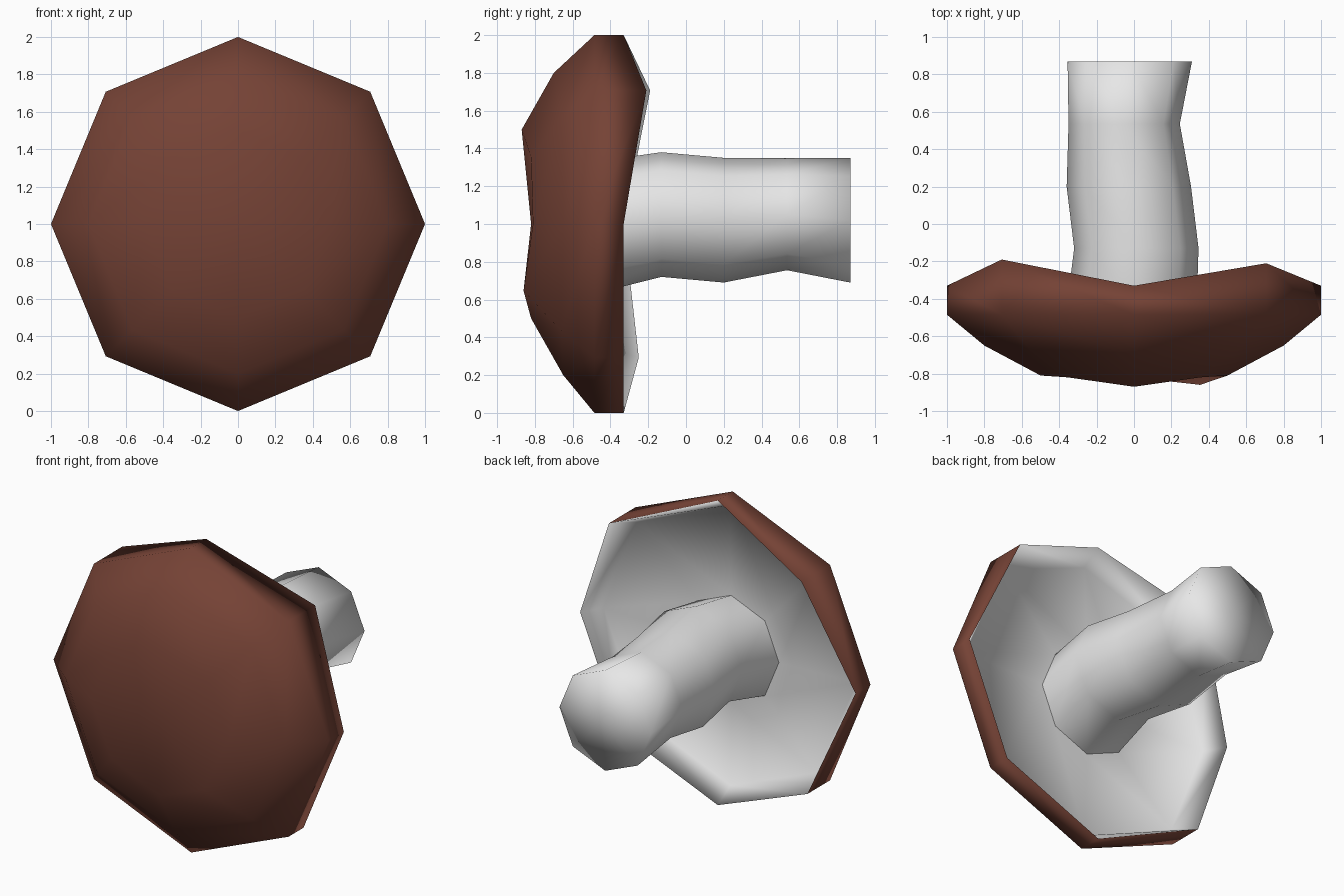
import bpy, bmesh, math

if "Cube" in bpy.data.objects:
    bpy.data.objects.remove(bpy.data.objects["Cube"])

N = 8  # eight-sided low-poly forms


def material(name, rgb):
    m = bpy.data.materials.new(name)
    m.diffuse_color = (*rgb, 1)
    m.use_nodes = True
    m.node_tree.nodes["Principled BSDF"].inputs["Base Color"].default_value = m.diffuse_color
    return m


brown = material("brown cap", (0.178, 0.055, 0.036))
pale = material("pale flesh", (0.8, 0.8, 0.8))


def ring(bm, ys, rx, rz, cx=0.0, cz=1.0):
    """Octagon around the y axis; ys is one depth or one depth per corner."""
    if not isinstance(ys, (list, tuple)):
        ys = [ys] * N
    angles = [2 * math.pi * i / N for i in range(N)]
    return [bm.verts.new((cx + rx * math.cos(a), y, cz + rz * math.sin(a)))
            for a, y in zip(angles, ys)]


def bridge(bm, a, b, mat=0):
    for i in range(N):
        j = (i + 1) % N
        bm.faces.new((a[i], a[j], b[j], b[i])).material_index = mat


def fan(bm, loop, y, mat=0, cx=0.0, cz=1.0):
    tip = bm.verts.new((cx, y, cz))
    for i in range(N):
        bm.faces.new((loop[i], loop[(i + 1) % N], tip)).material_index = mat


def finish(bm, name, mats):
    bmesh.ops.recalc_face_normals(bm, faces=bm.faces)
    for f in bm.faces:
        f.smooth = True
    me = bpy.data.meshes.new(name)
    bm.to_mesh(me)
    bm.free()
    for m in mats:
        me.materials.append(m)
    ob = bpy.data.objects.new(name, me)
    bpy.context.collection.objects.link(ob)
    return ob


# Cap: domed front, thin rim band, hollowed pale underside
bm = bmesh.new()
inner = ring(bm, [-.81, -.82, -.87, -.82, -.81, -.81, -.82, -.86], .5, .5)
middle = ring(bm, [-.65, -.66, -.70, -.66, -.65, -.65, -.65, -.66], .8, .8)
rim_front = ring(bm, -.485, 1, 1)
rim_back = ring(bm, [-.33, -.21, -.33, -.19, -.33, -.25, -.33, -.33], 1, 1)
hollow = ring(bm, [-.46, -.42, -.46, -.41, -.46, -.43, -.46, -.46], .92, .92)
under = ring(bm, -.45, .35, .35, -.015, .985)
fan(bm, inner, -.82)
bridge(bm, inner, middle)
bridge(bm, middle, rim_front)
bridge(bm, rim_front, rim_back)
bridge(bm, rim_back, hollow, 1)
bridge(bm, hollow, under, 1)
fan(bm, under, -.45, 1)
finish(bm, "mushroom_cap", [brown, pale])

# Stalk: slightly uneven rings (depth, x min, x max, z min, z max)
sections = [
    (-.45, -.36, .335, .64, 1.335),
    (-.13, -.32, .345, .72, 1.38),
    (.20, -.36, .305, .69, 1.35),
    (.535, -.35, .245, .755, 1.35),
    (.87, -.355, .31, .69, 1.35),
]
bm = bmesh.new()
loops = [ring(bm, y, (x1 - x0) / 2, (z1 - z0) / 2, (x0 + x1) / 2, (z0 + z1) / 2)
         for y, x0, x1, z0, z1 in sections]
for a, b in zip(loops, loops[1:]):
    bridge(bm, a, b)
fan(bm, loops[-1], .87, 0, -.02, 1.02)
finish(bm, "mushroom_stalk", [pale])
